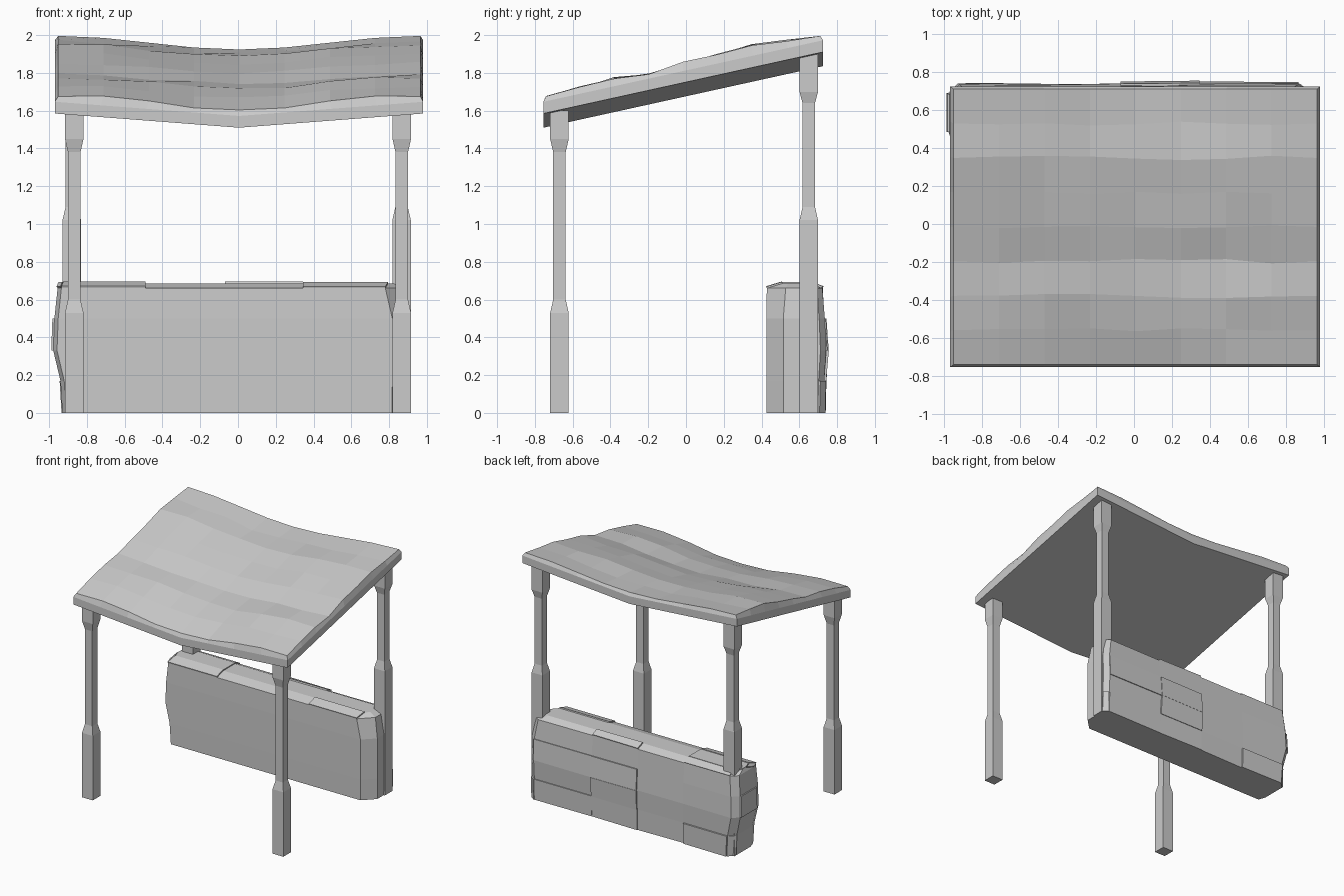
import bpy, bmesh, math, random

if "Cube" in bpy.data.objects:
    bpy.data.objects.remove(bpy.data.objects["Cube"])

random.seed(4)


def finish(name, bm):
    bmesh.ops.recalc_face_normals(bm, faces=bm.faces)
    mesh = bpy.data.meshes.new(name)
    bm.to_mesh(mesh)
    bm.free()
    obj = bpy.data.objects.new(name, mesh)
    bpy.context.collection.objects.link(obj)
    return obj


def bridge(bm, a, b):
    n = len(a)
    for i in range(n):
        bm.faces.new((a[i], a[(i + 1) % n], b[(i + 1) % n], b[i]))


# Square posts with a narrowed shaft
def post(name, x, y, profile):
    bm = bmesh.new()
    rings = [[bm.verts.new((x + sx * r, y + sy * r, z))
              for sx, sy in ((-1, -1), (1, -1), (1, 1), (-1, 1))]
             for z, r in profile]
    for a, b in zip(rings, rings[1:]):
        bridge(bm, a, b)
    bm.faces.new(rings[0])
    bm.faces.new(rings[-1])
    finish(name, bm)


W, N = 0.049, 0.033
front = [(0, W), (0.53, W), (0.60, N), (1.38, N), (1.45, W), (1.60, W)]
back = [(0, W), (1.02, W), (1.09, N), (1.64, N), (1.70, W), (1.90, W)]
post("front_post_left", -0.867, -0.67, front)
post("front_post_right", 0.867, -0.67, front)
post("back_post_left", -0.88, 0.65, back)
post("back_post_right", 0.866, 0.65, back)

# Sagging canopy: flat V underside, bevelled rim, uneven top
M = 8
row_lift = [0, 0.018, 0.022, 0.003, 0.02, 0.028, 0.038, 0.012, 0]


def lerp(a, b, t):
    return a + (b - a) * t


def slope(y):
    return 1.585 + 0.22 * (y + 0.755)


def low(i, j):
    x, y = lerp(-0.97, 0.98, i / M), lerp(-0.755, 0.725, j / M)
    return x, y, slope(y) - 0.075 * (1 - abs(i / M - 0.5) * 2)


def rim(i, j):
    x, y, z = low(i, j)
    return x, y, z + 0.062


def top(i, j):
    x, y = lerp(-0.952, 0.966, i / M), lerp(-0.742, 0.712, j / M)
    c = 0.5 - 0.5 * math.cos(2 * math.pi * i / M)
    z = slope(y) + 0.088 - 0.072 * c + row_lift[j]
    if 0 < j < M:
        z += random.uniform(-0.009, 0.009) + 0.018 * c * math.sin(math.pi * j / M)
        if 0 < i < M:
            y += random.uniform(-0.012, 0.012)
    elif j == 0 and i in (1, 2, 6, 7):
        z += 0.012
    return x, y, z


bm = bmesh.new()
bot = [[bm.verts.new(low(i, j)) for j in range(M + 1)] for i in range(M + 1)]
roof = [[bm.verts.new(top(i, j)) for j in range(M + 1)] for i in range(M + 1)]
for g in (bot, roof):
    for i in range(M):
        for j in range(M):
            bm.faces.new((g[i][j], g[i + 1][j], g[i + 1][j + 1], g[i][j + 1]))
border = ([(i, 0) for i in range(M)] + [(M, j) for j in range(M)]
          + [(i, M) for i in range(M, 0, -1)] + [(0, j) for j in range(M, 0, -1)])
mid = [bm.verts.new(rim(i, j)) for i, j in border]
bridge(bm, [bot[i][j] for i, j in border], mid)
bridge(bm, mid, [roof[i][j] for i, j in border])
finish("canopy", bm)

# Block wall: stacked courses; z, front y, back y, left x, right x, corner cut
courses = [(0.00, 0.427, 0.728, -0.930, 0.905, 0.09),
           (0.17, 0.425, 0.732, -0.940, 0.907, 0.09),
           (0.33, 0.425, 0.742, -0.978, 0.907, 0.09),
           (0.50, 0.425, 0.735, -0.972, 0.907, 0.09),
           (0.66, 0.428, 0.722, -0.955, 0.880, 0.10),
           (0.685, 0.510, 0.665, -0.945, 0.825, 0.03)]
cols = [-0.49, -0.07, 0.345]
bm = bmesh.new()
rings = []
for z, f, b, l, r, c in courses:
    pts = [(l + 0.02, f)] + [(x, f) for x in cols] + [(r - c, f), (r, f + c)]
    pts += [(r, b - 0.03), (r - 0.04, b)]
    pts += [(x, b + random.uniform(-0.006, 0.003)) for x in reversed(cols)]
    pts += [(l + 0.05, b), (l, b - 0.05), (l, f + 0.06)]
    rings.append([bm.verts.new((x, y, z)) for x, y in pts])
for a, b in zip(rings, rings[1:]):
    bridge(bm, a, b)
bm.faces.new(rings[0])
n = len(rings[0])
lid = rings[-1]
# Top strip: ends plus matching front and back columns
bm.faces.new((lid[0], lid[1], lid[10], lid[11], lid[12], lid[13]))
for i in (1, 2):
    bm.faces.new((lid[i], lid[i + 1], lid[10 - i], lid[11 - i]))
bm.faces.new((lid[3], lid[4], lid[5], lid[6], lid[7], lid[8]))
bm.normal_update()
bmesh.ops.recalc_face_normals(bm, faces=bm.faces)

# Some back, end and top blocks stand slightly proud of the rest
proud = []
for f in bm.faces:
    n, c = f.normal, f.calc_center_median()
    if c.z < 0.01 or n.y < -0.3 or n.x > 0.6:
        continue
    if random.random() < 0.45:
        proud.append(f)
res = bmesh.ops.extrude_discrete_faces(bm, faces=proud)
for f in res["faces"]:
    f.normal_update()
    d = f.normal * random.uniform(0.006, 0.012)
    for v in f.verts:
        v.co += d
finish("block_wall", bm)
